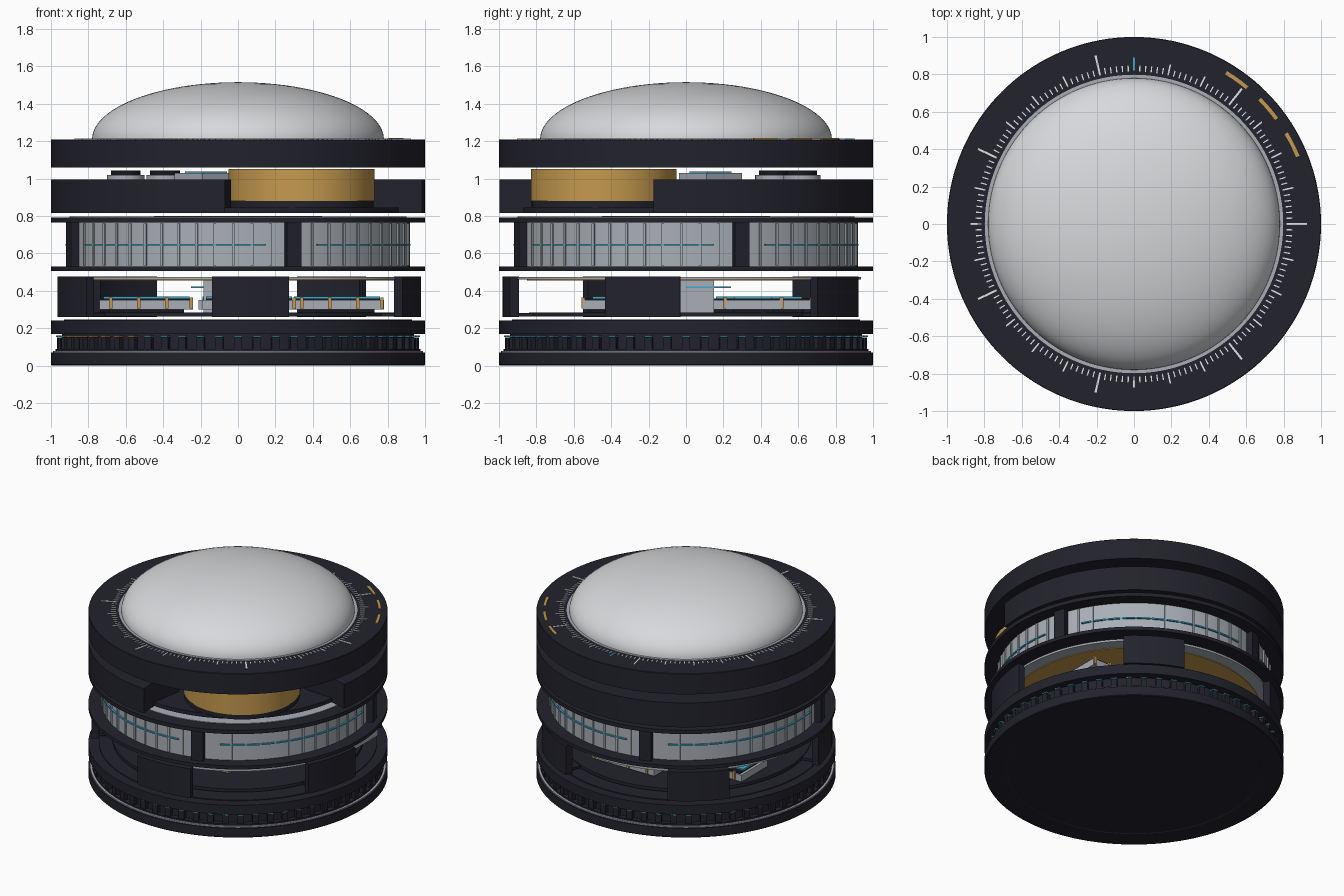
import bpy, bmesh, math
from math import sin, cos, radians, pi

if "Cube" in bpy.data.objects:
    bpy.data.objects.remove(bpy.data.objects["Cube"])


def material(name, rgb):
    m = bpy.data.materials.new(name)
    m.diffuse_color = (*rgb, 1)
    m.use_nodes = True
    m.node_tree.nodes["Principled BSDF"].inputs["Base Color"].default_value = m.diffuse_color
    return m


DARK = material("dark_shell", (0.016, 0.016, 0.026))
CHIP = material("black_chip", (0.008, 0.009, 0.012))
SILVER = material("silver", (0.40, 0.43, 0.47))
DOME = material("pale_dome", (0.68, 0.69, 0.71))
GOLD = material("gold", (0.56, 0.32, 0.075))
CYAN = material("cyan", (0.05, 0.42, 0.62))
TICK = material("tick_white", (0.75, 0.77, 0.80))


def finish(name, bm, mat):
    bmesh.ops.recalc_face_normals(bm, faces=bm.faces)
    me = bpy.data.meshes.new(name)
    for f in bm.faces:
        f.smooth = True
    bm.to_mesh(me)
    bm.free()
    me.set_sharp_from_angle(angle=radians(30))
    me.materials.append(mat)
    ob = bpy.data.objects.new(name, me)
    bpy.context.collection.objects.link(ob)
    return ob


def lathe(name, profile, mat, closed=False, center=(0, 0), seg=144):
    """Revolve (radius, z) points; open profiles get flat caps."""
    bm = bmesh.new()
    rings = [[bm.verts.new((center[0] + r * cos(2 * pi * i / seg),
                            center[1] + r * sin(2 * pi * i / seg), z))
              for i in range(seg)] for r, z in profile]
    pairs = list(zip(rings, rings[1:]))
    if closed:
        pairs.append((rings[-1], rings[0]))
    for a, b in pairs:
        for i in range(seg):
            j = (i + 1) % seg
            bm.faces.new((a[i], a[j], b[j], b[i]))
    if not closed:
        bm.faces.new(rings[0])
        bm.faces.new(rings[-1])
    return finish(name, bm, mat)


def disc(name, r, z0, z1, mat, center=(0, 0), seg=144):
    return lathe(name, [(r, z0), (r, z1)], mat, False, center, seg)


def ring(name, r0, r1, z0, z1, mat):
    return lathe(name, [(r0, z0), (r1, z0), (r1, z1), (r0, z1)], mat, True)


def prism(bm, pts, z0, z1):
    lo = [bm.verts.new((x, y, z0)) for x, y in pts]
    hi = [bm.verts.new((x, y, z1)) for x, y in pts]
    bm.faces.new(lo)
    bm.faces.new(hi)
    n = len(pts)
    for i in range(n):
        j = (i + 1) % n
        bm.faces.new((lo[i], lo[j], hi[j], hi[i]))


def arc(r, a0, a1, n):
    return [(r * cos(radians(a0 + (a1 - a0) * i / n)),
             r * sin(radians(a0 + (a1 - a0) * i / n))) for i in range(n + 1)]


def sectors(name, angles, width, r0, r1, z0, z1, mat):
    """Ring segments of the given angular width around each angle."""
    bm = bmesh.new()
    n = max(1, round(width / 2.5))
    for a in angles:
        lo, hi = a - width / 2, a + width / 2
        prism(bm, arc(r1, lo, hi, n) + arc(r0, hi, lo, n), z0, z1)
    return finish(name, bm, mat)


def boxes(name, items, size, z0, z1, mat):
    """Upright boxes at (x, y, turn in degrees)."""
    bm = bmesh.new()
    w, d = size[0] / 2, size[1] / 2
    for x, y, t in items:
        c, s = cos(radians(t)), sin(radians(t))
        prism(bm, [(x + u * c - v * s, y + u * s + v * c)
                   for u, v in ((-w, -d), (w, -d), (w, d), (-w, d))], z0, z1)
    return finish(name, bm, mat)


# --- Base: two flanges around a studded groove
lathe("base_plate", [(0.85, 0.003), (0.855, 0), (0.995, 0), (1, 0.005), (1, 0.07)], DARK)
disc("base_trim", 0.99, 0.07, 0.079, SILVER)
disc("base_lip", 0.975, 0.079, 0.09, DARK)
disc("base_groove", 0.94, 0.09, 0.17, DARK)
disc("base_upper_flange", 1.0, 0.17, 0.24, DARK)
disc("base_top_lip", 0.93, 0.24, 0.246, DARK)
studs = [i * 6 for i in range(60)]
sectors("base_studs", studs, 2.4, 0.93, 0.968, 0.09, 0.15, DARK)
gold_lamps = [a for a in studs if 195 < a < 240]
sectors("base_lamps", [a for a in studs if a not in gold_lamps], 2.4,
        0.93, 0.972, 0.152, 0.16, CYAN)
sectors("base_gold_lamps", gold_lamps, 2.4, 0.93, 0.972, 0.152, 0.16, GOLD)

# --- Open frame with five pillars and boards inside
disc("frame_floor", 0.84, 0.262, 0.285, DARK)
sectors("frame_pillars", [-86 + 72 * i for i in range(5)], 24.4, 0.93, 0.98, 0.26, 0.475, DARK)
sectors("frame_pillar_feet", [-86 + 72 * i for i in range(5)], 20, 0.82, 0.94, 0.262, 0.28, DARK)
disc("frame_ceiling", 0.935, 0.459, 0.474, SILVER)
disc("ceiling_gold_plate", 0.85, 0.455, 0.459, GOLD)
spots = [(0.53, 0.36, 0), (-0.49, 0.26, 0), (0.06, -0.40, 0), (0.04, 0.52, 0)]
boxes("boards", spots, (0.50, 0.30), 0.30, 0.35, SILVER)
boxes("board_tops", spots, (0.46, 0.28), 0.35, 0.36, CHIP)
boxes("board_feet", spots, (0.40, 0.22), 0.28, 0.30, CHIP)
boxes("board_strips", spots, (0.46, 0.20), 0.36, 0.37, CYAN)
pins = [(x + u, y + v, 0) for x, y, _ in spots
        for u in (-0.19, -0.04, 0.11, 0.24) for v in (-0.15, 0.15)]
boxes("board_pins", pins, (0.018, 0.02), 0.305, 0.365, GOLD)
boxes("center_post", [(-0.10, 0.06, 0)], (0.17, 0.18), 0.28, 0.46, SILVER)
boxes("center_card", [(-0.13, 0.12, 0)], (0.24, 0.24), 0.415, 0.424, CYAN)

# --- Ribbed drum between two flanges
disc("drum_lower_flange", 1.0, 0.505, 0.53, DARK)
disc("drum_upper_flange", 1.0, 0.765, 0.793, DARK)
ring("drum_top_trim", 0.78, 0.90, 0.793, 0.797, SILVER)
disc("drum_hub", 0.45, 0.793, 0.80, DARK)
disc("drum_body", 0.91, 0.53, 0.765, SILVER)
posts = [-71.6 + 90 * i for i in range(4)]
sectors("drum_posts", posts, 5, 0.89, 0.955, 0.53, 0.765, DARK)
ribs = [p + 7.5 + 6.25 * i for p in posts for i in range(13)]
sectors("drum_ribs", ribs, 0.9, 0.90, 0.918, 0.535, 0.76, SILVER)
sectors("drum_light_line", [p + 45 for p in posts], 72, 0.905, 0.921, 0.641, 0.65, CYAN)

# --- Notched housing holding the gold motor
GC = (0.34, -0.44)
AX = radians(-52)


def local(axial, side):
    return (axial * cos(AX) - side * sin(AX), axial * sin(AX) + side * cos(AX))


pocket = [local(0.64, -0.60)]
pocket += [local(0.556 + 0.43 * cos(radians(t)), 0.43 * sin(radians(t)))
           for t in range(-100, -261, -8)]
pocket += [local(0.64, 0.60)]
bm = bmesh.new()
prism(bm, arc(1.0, -10, 266, 110) + pocket, 0.815, 0.995)
finish("housing", bm, DARK)
disc("housing_floor", 0.87, 0.817, 0.845, DARK)
disc("motor_base", 0.385, 0.845, 0.88, DARK, GC, 72)
disc("motor", 0.39, 0.88, 1.05, GOLD, GC, 96)

# --- Parts on the housing top
for i, c in enumerate([(-0.60, 0.47), (-0.39, 0.62)]):
    disc(f"sensor_base_{i}", 0.10, 0.995, 1.02, SILVER, c, 32)
    disc(f"sensor_cap_{i}", 0.08, 1.02, 1.042, CHIP, c, 32)
boxes("driver_block", [(-0.17, 0.13, 38)], (0.24, 0.24), 0.995, 1.03, SILVER)
boxes("driver_strip", [(-0.17, 0.13, 38)], (0.16, 0.16), 1.03, 1.038, CYAN)

# --- Top bezel with dial marks
lathe("bezel", [(1.0, 1.058), (1.0, 1.207), (0.997, 1.21)], DARK)
sectors("major_ticks", [i * 360 / 7 for i in range(7)], 0.7, 0.815, 0.925, 1.209, 1.214, TICK)
step = 360 / 168
sectors("medium_ticks", [i * step for i in range(168) if i % 6 == 0 and i % 24 and i != 42],
        0.55, 0.815, 0.875, 1.209, 1.214, TICK)
sectors("minor_ticks", [i * step for i in range(168) if i % 6],
        0.45, 0.815, 0.848, 1.209, 1.214, TICK)
sectors("north_tick", [90], 0.7, 0.82, 0.89, 1.209, 1.214, CYAN)
sectors("gold_dashes", [54.5, 40.6, 26.6], 8.4, 0.937, 0.957, 1.209, 1.216, GOLD)
ring("dome_seat", 0.76, 0.798, 1.205, 1.214, SILVER)

# --- Dome
lathe("dome", [(0.78 * cos(pi / 2 * i / 24), 1.21 + 0.305 * sin(pi / 2 * i / 24))
               for i in range(24)] + [(0.01, 1.515)], DOME)
